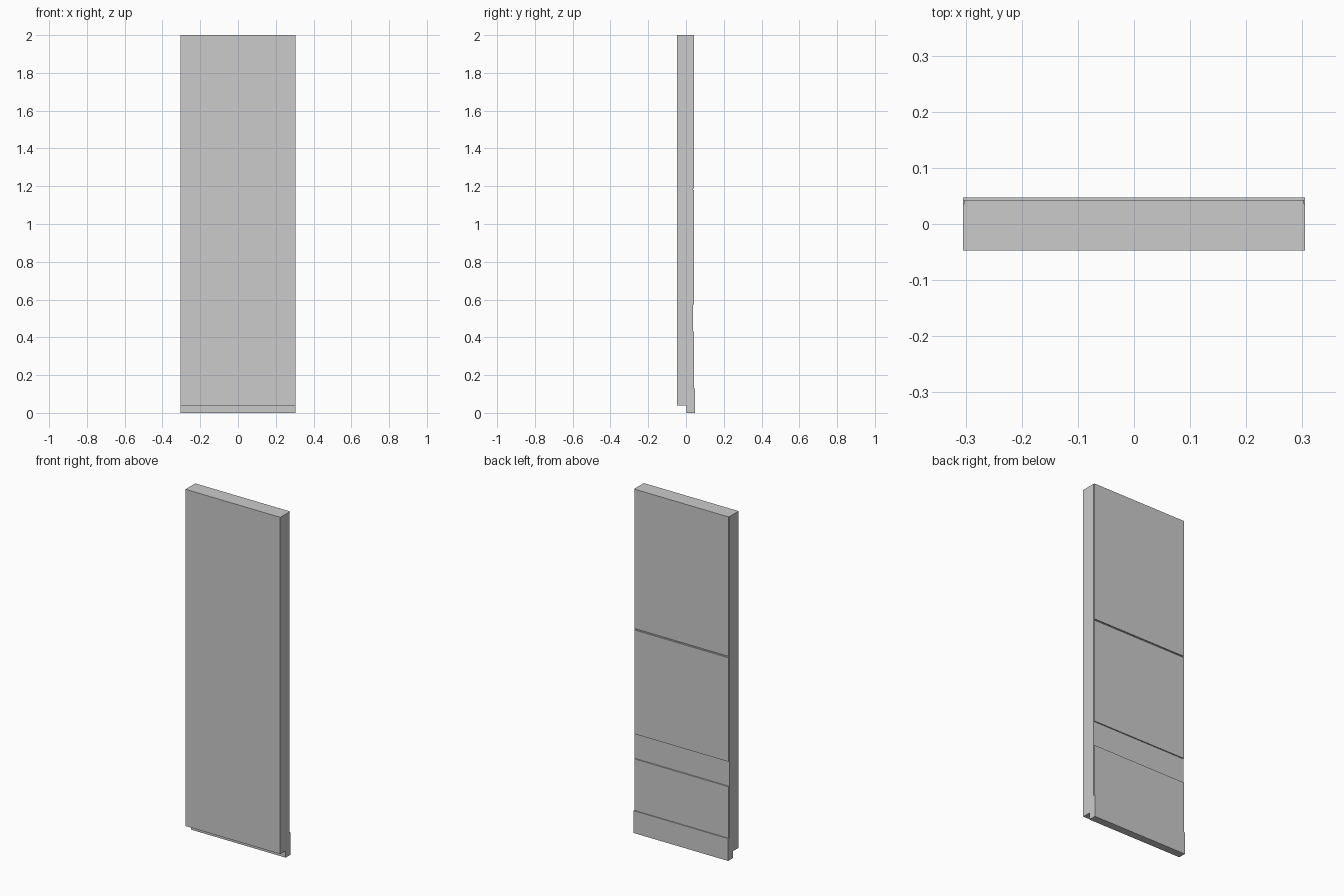
import bpy

if "Cube" in bpy.data.objects:
    bpy.data.objects.remove(bpy.data.objects["Cube"])


def box(name, x, y0, y1, z0, z1):
    """Box of half-width x between the given y and z limits."""
    bpy.ops.mesh.primitive_cube_add(size=1, location=(0, (y0 + y1) / 2, (z0 + z1) / 2))
    ob = bpy.context.object
    ob.name = name
    ob.scale = (2 * x, y1 - y0, z1 - z0)
    bpy.ops.object.transform_apply(location=False, rotation=False, scale=True)
    return ob


HALF_W = 0.305
FRONT, BACK, FACE, KICK = -0.0475, 0.036, 0.0425, 0.0475


def profile_body():
    """Core slab with the stepped lower lip, extruded across the width."""
    pts = [(FRONT, 0.04), (0.003, 0.04), (0.003, 0), (BACK, 0), (BACK, 2), (FRONT, 2)]
    n = len(pts)
    verts = [(x, y, z) for x in (-HALF_W, HALF_W) for y, z in pts]
    faces = [tuple(range(n))[::-1], tuple(range(n, 2 * n))]
    faces += [(i, (i + 1) % n, n + (i + 1) % n, n + i) for i in range(n)]
    mesh = bpy.data.meshes.new("core_slab")
    mesh.from_pydata(verts, [], faces)
    ob = bpy.data.objects.new("core_slab", mesh)
    bpy.context.collection.objects.link(ob)
    # consistent outward normals
    import bmesh
    bm = bmesh.new()
    bm.from_mesh(mesh)
    bmesh.ops.recalc_face_normals(bm, faces=bm.faces)
    bm.to_mesh(mesh)
    bm.free()


profile_body()

# Thin facing panels on the back, with a narrow seam and a wide recess between them
for name, z0, z1 in (("upper_facing", 1.188, 2.0),
                     ("middle_facing", 0.575, 1.18),
                     ("lower_facing", 0.13, 0.43)):
    box(name, 0.303, BACK, FACE, z0, z1)

# Thicker plate along the bottom of the back
box("kick_plate", HALF_W, BACK, KICK, 0, 0.13)
